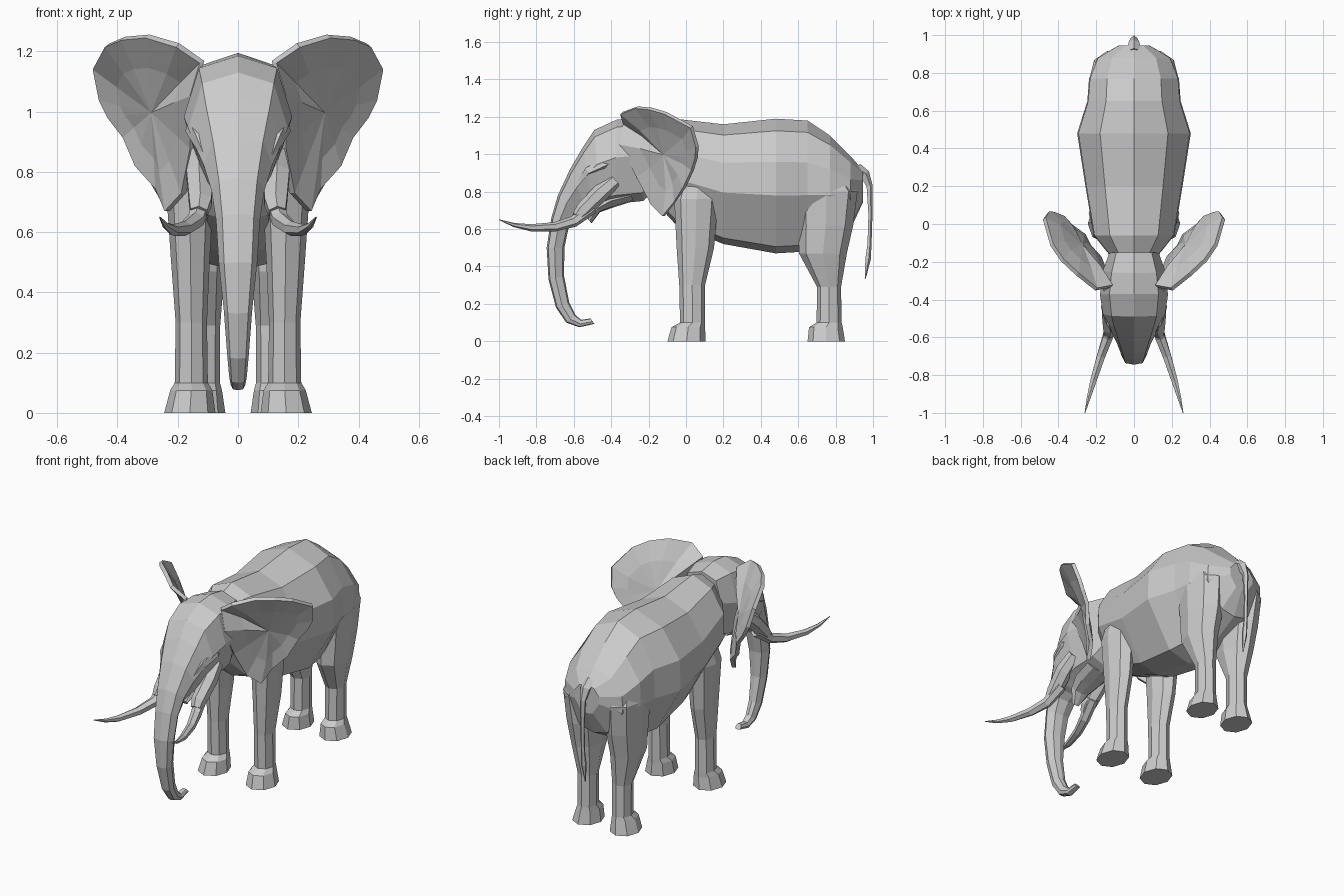
import bpy, bmesh, math
from mathutils import Vector

if "Cube" in bpy.data.objects:
    bpy.data.objects.remove(bpy.data.objects["Cube"])


def finish(name, bm, mirror=False, thick=0):
    bmesh.ops.recalc_face_normals(bm, faces=bm.faces)
    me = bpy.data.meshes.new(name)
    bm.to_mesh(me)
    bm.free()
    ob = bpy.data.objects.new(name, me)
    bpy.context.collection.objects.link(ob)
    if thick:
        m = ob.modifiers.new("Thickness", 'SOLIDIFY')
        m.thickness = thick
        m.offset = 0
    if mirror:
        m = ob.modifiers.new("Mirror", 'MIRROR')
        m.use_axis[0] = True
    return ob


def loft(name, rings, mirror=False):
    """Skin a list of equal-length point rings and cap both ends."""
    bm = bmesh.new()
    vs = [[bm.verts.new(p) for p in r] for r in rings]
    n = len(vs[0])
    for a, b in zip(vs, vs[1:]):
        for i in range(n):
            j = (i + 1) % n
            bm.faces.new((a[i], a[j], b[j], b[i]))
    bm.faces.new(vs[0])
    bm.faces.new(vs[-1])
    return finish(name, bm, mirror)


def section(top, bottom, w, shape):
    """Symmetric ring between two (y, z) points; shape = (width, depth) fractions."""
    t, b = Vector((0, *top)), Vector((0, *bottom))
    half = [t.lerp(b, d) + Vector((w * k, 0, 0)) for k, d in shape]
    other = [Vector((-p.x, p.y, p.z)) for p in reversed(half)]
    return [t] + half + [b] + other


def leg(name, rows, n=8):
    """Rows are z, centre x, centre y, radius x, radius y."""
    ang = [2 * math.pi * i / n for i in range(n)]
    loft(name, [[(cx + rx * math.cos(a), cy + ry * math.sin(a), z) for a in ang]
                for z, cx, cy, rx, ry in rows], True)


def tube(name, path, n=6, mirror=False):
    """Path rows are x, y, z, radius."""
    pts = [Vector(p[:3]) for p in path]
    rings = []
    for i, p in enumerate(pts):
        t = (pts[min(i + 1, len(pts) - 1)] - pts[max(i - 1, 0)]).normalized()
        u = Vector((0, -t.z, t.y)).normalized()
        v = t.cross(u)
        rings.append([p + path[i][3] * (u * math.cos(a) + v * math.sin(a))
                      for a in (2 * math.pi * k / n for k in range(n))])
    return loft(name, rings, mirror)


# Body: y, top z, bottom z, half width
body = [(-.18, 1.15, .76, .12), (-.06, 1.19, .63, .22), (.20, 1.16, .52, .265),
        (.48, 1.19, .47, .31), (.65, 1.18, .48, .255), (.77, 1.10, .54, .245),
        (.88, .99, .60, .20), (.945, .915, .74, .085)]
body_shape = [(.58, .09), (.95, .32), (.97, .57), (.45, .95)]
loft("body", [section((y, a), (y, b), w, body_shape) for y, a, b, w in body])

# Head running into the trunk: front point, back point, half width
head = [((-.15, 1.175), (-.15, .82), .13), ((-.26, 1.195), (-.23, .75), .165),
        ((-.37, 1.185), (-.38, .735), .18), ((-.49, 1.13), (-.46, .72), .165),
        ((-.55, 1.04), (-.50, .71), .145), ((-.62, .92), (-.535, .71), .115),
        ((-.685, .78), (-.58, .69), .088), ((-.72, .66), (-.625, .62), .073),
        ((-.745, .50), (-.65, .50), .064), ((-.735, .33), (-.652, .35), .047),
        ((-.695, .18), (-.625, .21), .036), ((-.64, .10), (-.59, .14), .029),
        ((-.57, .075), (-.56, .115), .024), ((-.49, .093), (-.51, .122), .018)]
head_shape = [(.72, .09), (1, .45), (.65, .9)]
loft("head_and_trunk", [section(a, b, w, head_shape) for a, b, w in head])

# Lower jaw
jaw = [((-.30, .80), (-.28, .75), .10), ((-.41, .78), (-.39, .715), .09),
       ((-.48, .73), (-.46, .69), .065), ((-.525, .655), (-.505, .63), .025)]
loft("lower_jaw", [section(a, b, w, head_shape) for a, b, w in jaw])

# Cheek sockets, brows and tusks
tube("tusk_socket", [(.12, -.38, .86, .04), (.13, -.46, .79, .047),
                     (.125, -.55, .70, .043), (.13, -.58, .665, .032)], 6, True)
tube("brow", [(.135, -.38, .97, .02), (.145, -.44, .945, .032),
              (.125, -.52, .91, .03), (.105, -.57, .85, .012)], 5, True)
tube("tusk", [(.115, -.50, .715, .034), (.14, -.60, .64, .030), (.175, -.70, .612, .025),
              (.215, -.83, .607, .019), (.24, -.92, .622, .011), (.26, -1.0, .65, .002)], 6, True)

# Legs with spreading feet; tops taper into the body
leg("front_leg", [(.90, .165, .07, .045, .09), (.76, .16, .055, .08, .118),
                  (.50, .158, .05, .064, .10), (.30, .155, .033, .052, .069),
                  (.10, .155, .035, .055, .067), (.075, .155, .012, .07, .09),
                  (0, .16, .003, .085, .102)])
leg("rear_leg", [(.94, .135, .74, .06, .08), (.80, .14, .752, .1, .165),
                 (.62, .13, .747, .10, .147), (.47, .13, .732, .085, .128),
                 (.29, .115, .765, .056, .064), (.10, .115, .765, .055, .067),
                 (.075, .118, .748, .065, .09), (0, .125, .75, .083, .10)])

# Ears: cupped sheet, rim ring to inner ring to middle
rim = [(.12, -.33, 1.165), (.20, -.345, 1.22), (.30, -.265, 1.25), (.38, -.19, 1.243),
       (.435, -.11, 1.22), (.475, .03, 1.145), (.455, .06, 1.04), (.425, .055, .98),
       (.375, .035, .915), (.335, -.01, .82), (.265, -.06, .745), (.235, -.12, .67),
       (.18, -.18, .73), (.15, -.26, .88), (.15, -.35, 1.05)]
mid = Vector((.28, -.115, 1.0))
bm = bmesh.new()
outer = [bm.verts.new(p) for p in rim]
inner = [bm.verts.new(Vector(p).lerp(mid, .4) + Vector((0, .015, 0))) for p in rim]
hub = bm.verts.new(mid)
for i in range(len(rim)):
    j = (i + 1) % len(rim)
    bm.faces.new((outer[i], outer[j], inner[j]))
    bm.faces.new((outer[i], inner[j], inner[i]))
    bm.faces.new((inner[i], inner[j], hub))
finish("ear", bm, True, .022)

# Tail with a thin tuft
tube("tail", [(0, .91, .915, .04), (0, .955, .89, .03), (0, .98, .83, .018),
              (0, .985, .68, .012), (0, .98, .52, .012), (0, .972, .44, .016),
              (0, .958, .335, .003)], 5)
